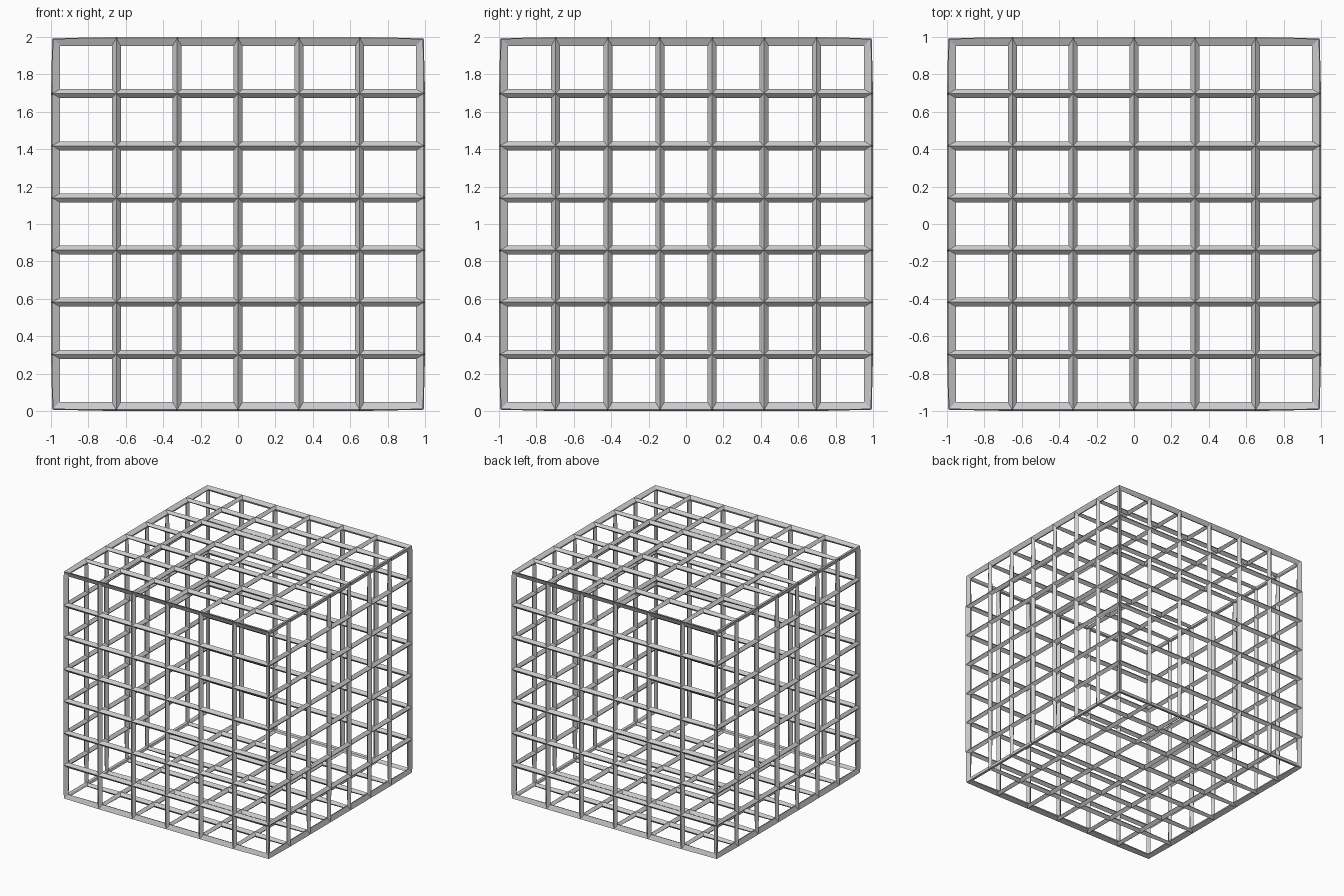
import bpy, bmesh
from mathutils import Vector

if "Cube" in bpy.data.objects:
    bpy.data.objects.remove(bpy.data.objects["Cube"])

HALF = 0.976          # centre line of the outer bars
BAR = 0.048           # bar thickness
CELLS = (6, 7, 7)     # cells along x, y, z

# Box surface cut into a regular grid of cells
bm = bmesh.new()
bmesh.ops.create_cube(bm, size=2 * HALF)
for axis, count in enumerate(CELLS):
    normal = Vector((0, 0, 0))
    normal[axis] = 1
    for i in range(1, count):
        bmesh.ops.bisect_plane(
            bm, geom=bm.verts[:] + bm.edges[:] + bm.faces[:],
            plane_co=normal * (-HALF + 2 * HALF * i / count), plane_no=normal)
bm.normal_update()
mesh = bpy.data.meshes.new("lattice_cage")
bm.to_mesh(mesh)
bm.free()

cage = bpy.data.objects.new("lattice_cage", mesh)
cage.location.z = 1
bpy.context.collection.objects.link(cage)

# Cell edges become ridged bars
wire = cage.modifiers.new("bars", 'WIREFRAME')
wire.thickness = BAR
wire.offset = 0
wire.use_even_offset = True
wire.use_replace = True
